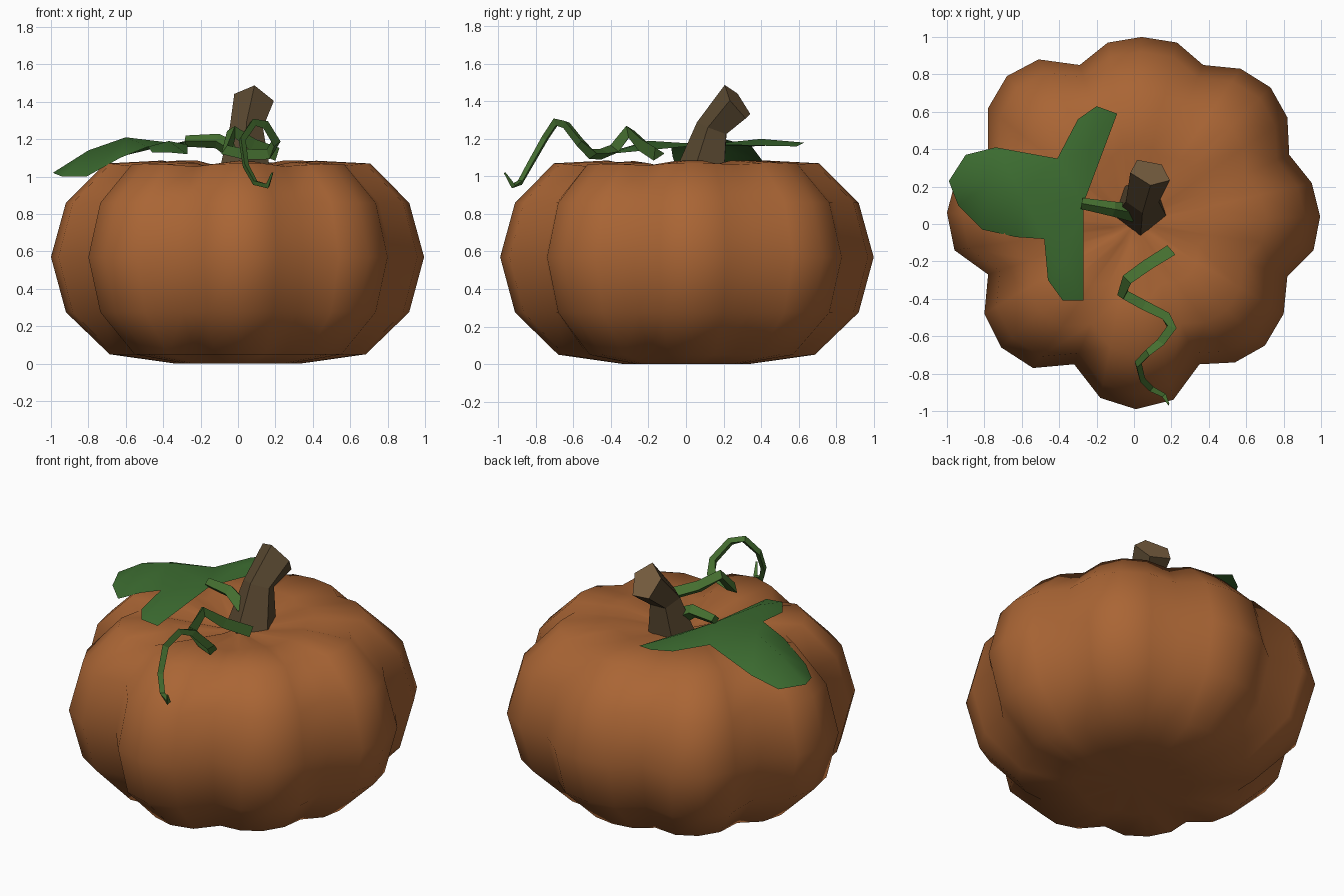
import bpy, math
from mathutils import Vector


def material(name, rgb):
    m = bpy.data.materials.new(name)
    m.diffuse_color = (*rgb, 1)
    return m


ORANGE = material("orange_skin", (0.40, 0.13, 0.035))
BARK = material("stem_brown", (0.10, 0.065, 0.03))
CUT = material("stem_cut", (0.20, 0.12, 0.055))
LEAF = material("leaf_green", (0.045, 0.15, 0.03))
VINE = material("vine_green", (0.06, 0.16, 0.03))


def build(name, verts, faces, mats, smooth=False):
    me = bpy.data.meshes.new(name)
    me.from_pydata([tuple(v) for v in verts], [], faces)
    for m in mats:
        me.materials.append(m)
    for p in me.polygons:
        p.use_smooth = smooth
    me.update()
    ob = bpy.data.objects.new(name, me)
    bpy.context.collection.objects.link(ob)
    return ob


def bridge(rings, n):
    return [(r * n + i, r * n + (i + 1) % n, (r + 1) * n + (i + 1) % n, (r + 1) * n + i)
            for r in range(rings - 1) for i in range(n)]


def tube(name, path, radii, sides, mats, dirs=None, smooth=False):
    """Sweep a polygon along a path, capped at both ends."""
    path = [Vector(p) for p in path]
    verts, u = [], Vector((1, 0, 0))
    for i, (p, r) in enumerate(zip(path, radii)):
        if dirs:
            t = Vector(dirs[i]).normalized()
        else:
            a, b = path[max(i - 1, 0)], path[min(i + 1, len(path) - 1)]
            t = (b - a).normalized()
        side = u - t * u.dot(t)
        if side.length < 0.15:
            side = Vector((0, 0, 1)) - t * t.z
        u = side.normalized()
        v = t.cross(u)
        for k in range(sides):
            ang = -math.pi / 2 + math.tau * k / sides
            verts.append(p + (u * math.cos(ang) + v * math.sin(ang)) * r)
    n = len(path)
    faces = bridge(n, sides)
    faces.append(tuple(reversed(range(sides))))
    faces.append(tuple(range((n - 1) * sides, n * sides)))
    ob = build(name, verts, faces, mats, smooth)
    ob.data.polygons[-1].material_index = len(mats) - 1
    return ob


# Pumpkin body: eight-lobed outline scaled up a squat profile
outline = [(0.995, 0.04), (0.95, 0.22), (0.83, 0.37), (0.82, 0.57), (0.73, 0.73), (0.57, 0.83),
           (0.37, 0.85), (0.23, 0.97), (0.04, 1.0), (-0.14, 0.97), (-0.29, 0.85), (-0.51, 0.88),
           (-0.68, 0.79), (-0.78, 0.62), (-0.78, 0.39), (-0.95, 0.25), (-1.0, 0.06), (-0.96, -0.14),
           (-0.78, -0.27), (-0.80, -0.48), (-0.71, -0.66), (-0.54, -0.77), (-0.32, -0.75),
           (-0.18, -0.93), (0.01, -0.99), (0.21, -0.94), (0.35, -0.75), (0.54, -0.74),
           (0.70, -0.65), (0.80, -0.48), (0.82, -0.28), (0.96, -0.14)]
# scale, height, rounding of the lobes, height drop in the grooves
profile = [(0.34, 0.0, 0.4, 0.0), (0.69, 0.05, 0.1, 0.0), (0.92, 0.275, 0, 0), (1.0, 0.57, 0, 0),
           (0.92, 0.86, 0, 0), (0.71, 1.07, 0, 0.1), (0.42, 1.085, 0.0, 0.3), (0.13, 1.03, 0.3, 0.1)]
verts = []
for s, z, k, drop in profile:
    for x, y in outline:
        p = Vector((x, y))
        q = p.lerp(p.normalized() * 0.95, k) * s
        verts.append((q.x, q.y, z - drop * max(0, 0.98 - p.length)))
n = len(outline)
faces = bridge(len(profile), n)
low, high = len(verts), len(verts) + 1
verts += [(0, 0, 0.03), (0, 0, 1.02)]
top = (len(profile) - 1) * n
for i in range(n):
    j = (i + 1) % n
    faces += [(low, j, i), (high, top + i, top + j)]
build("pumpkin_body", verts, faces, [ORANGE], True)

# Bent five-sided stem with a slanted cut end
tube("stem", [(0.035, 0.08, 1.0), (0.045, 0.145, 1.255), (0.085, 0.275, 1.395)],
     [0.15, 0.093, 0.115], 5, [BARK, CUT],
     dirs=[(0, 0, 1), (0.05, 0.35, 0.9), (0.25, 0.78, 0.57)])

# Three-lobed leaf: centre strip of vein points joined to the edges
leaf = [(-0.27, 0.11, 1.17), (-0.60, 0.16, 1.21), (-0.80, 0.20, 1.14), (-0.99, 0.23, 1.02),
        (-0.90, 0.37, 1.02), (-0.74, 0.41, 1.08), (-0.41, 0.35, 1.16),
        (-0.30, 0.56, 1.17), (-0.20, 0.63, 1.18), (-0.09, 0.59, 1.16), (-0.24, 0.40, 1.20),
        (-0.48, -0.08, 1.16), (-0.63, -0.07, 1.10), (-0.81, -0.03, 1.0), (-0.94, 0.10, 1.0),
        (-0.46, -0.30, 1.13), (-0.38, -0.41, 1.13), (-0.27, -0.41, 1.12), (-0.37, -0.20, 1.19)]
leaf_faces = [(0, 1, 6), (1, 5, 6), (1, 2, 5), (2, 4, 5), (2, 3, 4),
              (0, 11, 1), (1, 11, 12), (1, 12, 13), (1, 13, 2), (2, 13, 14), (2, 14, 3),
              (0, 6, 10), (6, 7, 10), (7, 8, 10), (8, 9, 10), (0, 10, 9),
              (0, 18, 11), (11, 18, 15), (15, 18, 16), (16, 18, 17), (0, 17, 18)]
build("leaf", leaf, [tuple(reversed(f)) for f in leaf_faces], [LEAF], True)

# Leaf stalk
tube("leaf_stalk", [(-0.28, 0.11, 1.19), (-0.11, 0.08, 1.19), (0.0, 0.06, 1.12)],
     [0.03, 0.04, 0.05], 4, [VINE])

# Curling tendril, tapering to its tip
coil = [(0.20, -0.15, 1.12), (0.07, -0.23, 1.17), (-0.03, -0.30, 1.24), (-0.06, -0.38, 1.14),
        (0.05, -0.44, 1.12), (0.17, -0.50, 1.12), (0.20, -0.56, 1.18), (0.14, -0.64, 1.28),
        (0.08, -0.69, 1.29), (0.02, -0.75, 1.20), (0.04, -0.83, 1.06), (0.09, -0.88, 0.97),
        (0.16, -0.92, 0.95), (0.185, -0.965, 1.02)]
tube("tendril", coil, [0.042 - 0.0022 * i for i in range(13)] + [0.006], 3, [VINE])
